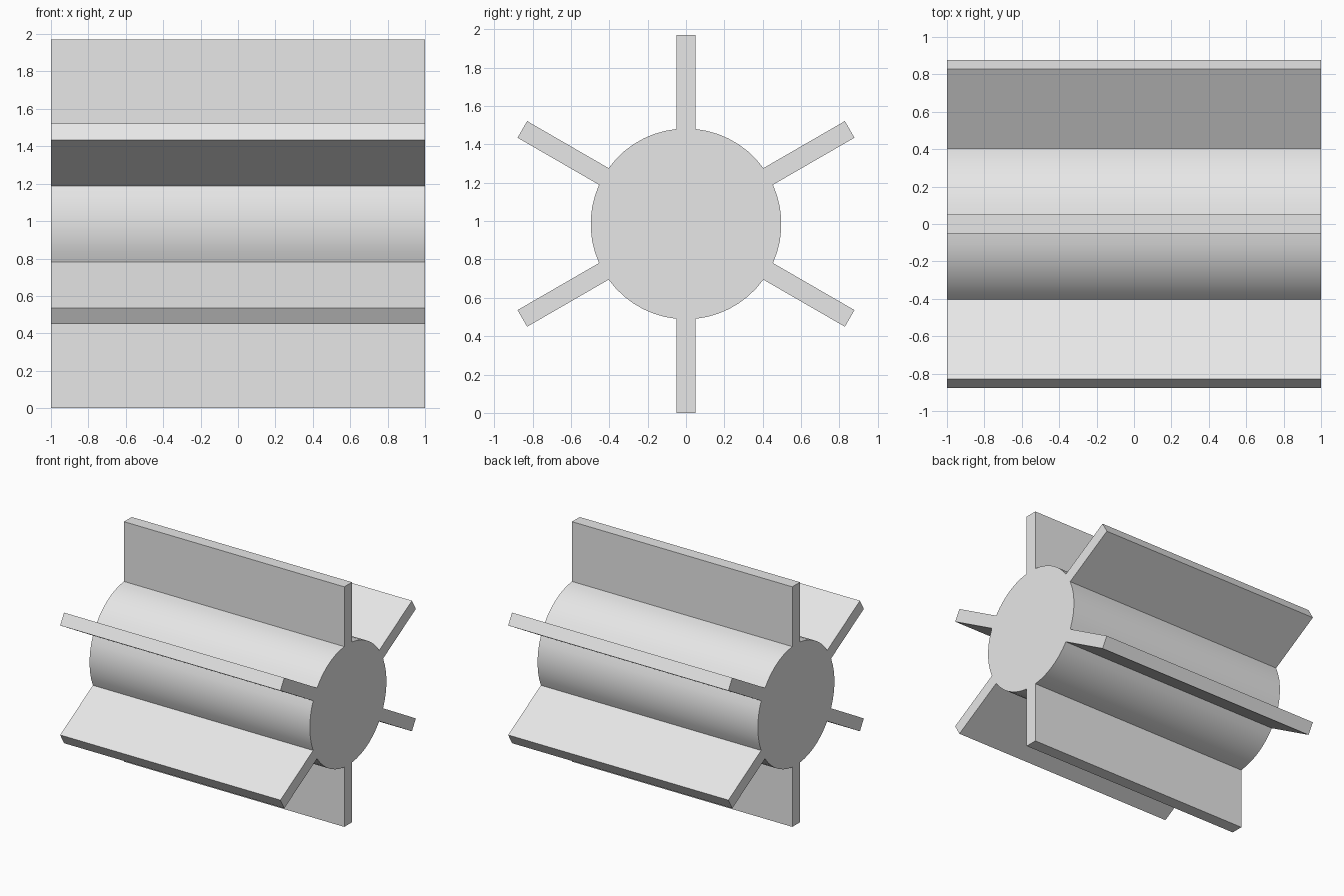
import bpy, bmesh, math

if "Cube" in bpy.data.objects:
    bpy.data.objects.remove(bpy.data.objects["Cube"])

LENGTH = 2.0
CENTRE_Z = 0.985
HUB_R = 0.497
FIN_R = 0.985
FIN_HALF = 0.05
FINS = 6
ARC_STEPS = 7

# Cross-section: six rectangular fins joined by arcs of the round hub
half_angle = math.asin(FIN_HALF / HUB_R)
pitch = 2 * math.pi / FINS
profile = []
for i in range(FINS):
    a = math.pi / 2 + i * pitch
    c, s = math.cos(a), math.sin(a)
    for side in (-1, 1):
        t = side * FIN_HALF
        profile.append((FIN_R * c - t * s, FIN_R * s + t * c))
    start, end = a + half_angle, a + pitch - half_angle
    for k in range(ARC_STEPS + 1):
        b = start + (end - start) * k / ARC_STEPS
        profile.append((HUB_R * math.cos(b), HUB_R * math.sin(b)))

# Extrude the cross-section along x
bm = bmesh.new()
cap = bm.faces.new([bm.verts.new((-LENGTH / 2, y, z + CENTRE_Z)) for y, z in profile])
ext = bmesh.ops.extrude_face_region(bm, geom=[cap], use_keep_orig=True)
moved = [g for g in ext["geom"] if isinstance(g, bmesh.types.BMVert)]
bmesh.ops.translate(bm, vec=(LENGTH, 0, 0), verts=moved)
bmesh.ops.recalc_face_normals(bm, faces=bm.faces)

mesh = bpy.data.meshes.new("finned_rotor")
bm.to_mesh(mesh)
bm.free()
rotor = bpy.data.objects.new("finned_rotor", mesh)
bpy.context.collection.objects.link(rotor)

# Plain light grey finish
grey = bpy.data.materials.new("light_grey")
grey.diffuse_color = (0.8, 0.8, 0.8, 1)
grey.use_nodes = True
grey.node_tree.nodes["Principled BSDF"].inputs["Base Color"].default_value = grey.diffuse_color
mesh.materials.append(grey)

# Smooth hub arcs, crisp fin edges
bpy.context.view_layer.objects.active = rotor
rotor.select_set(True)
bpy.ops.object.shade_smooth_by_angle(angle=math.radians(30))
